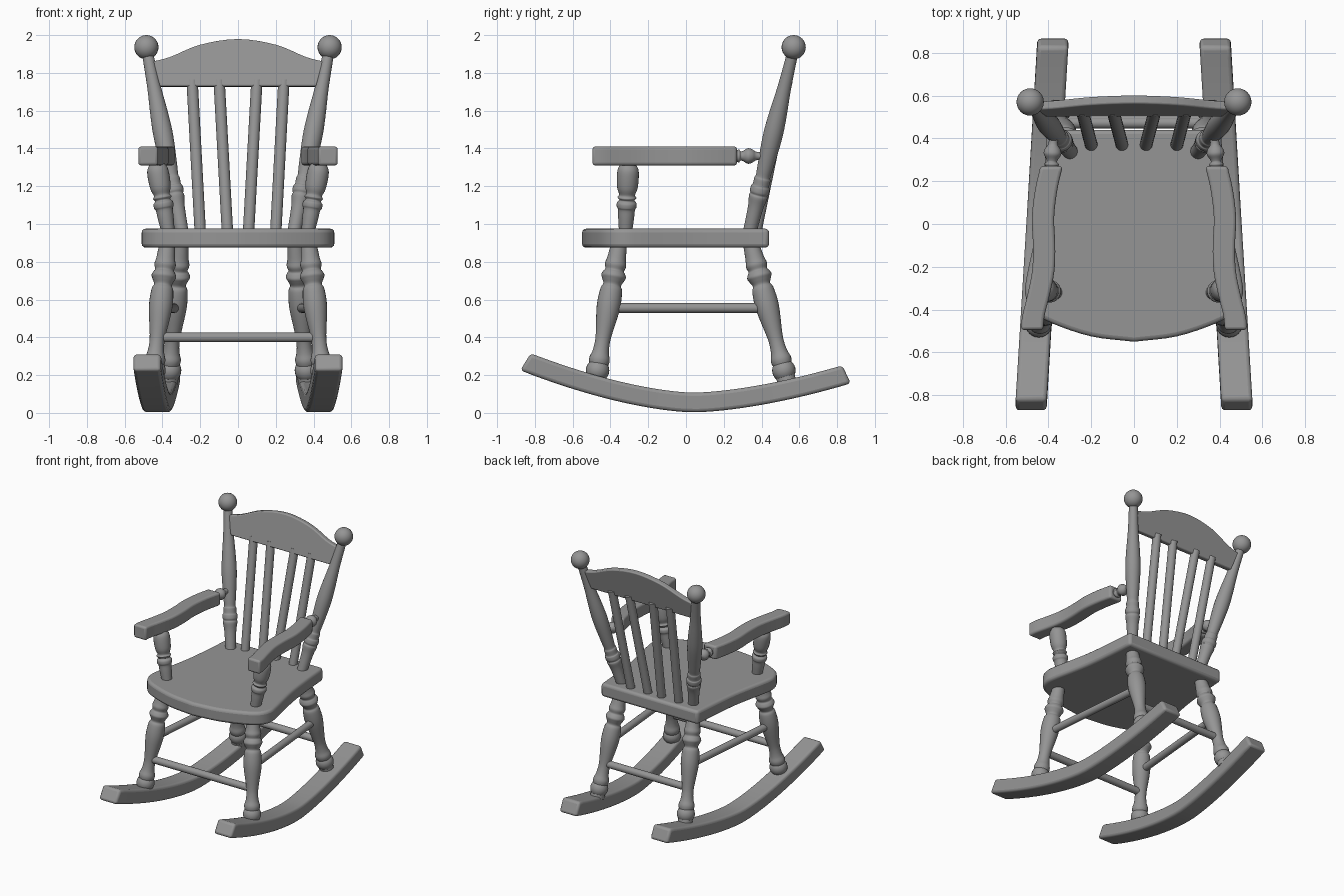
import bpy, bmesh, math
from mathutils import Vector

cube = bpy.data.objects.get("Cube")
if cube:
    bpy.data.objects.remove(cube, do_unlink=True)

GREY = (0.3, 0.3, 0.3, 1)
mat = bpy.data.materials.new("plain grey")
mat.use_nodes = True
mat.diffuse_color = GREY
mat.node_tree.nodes["Principled BSDF"].inputs["Base Color"].default_value = GREY


def finish(name, bm, bevel=0.0, angle=35):
    bmesh.ops.recalc_face_normals(bm, faces=bm.faces)
    me = bpy.data.meshes.new(name)
    bm.to_mesh(me)
    bm.free()
    ob = bpy.data.objects.new(name, me)
    bpy.context.collection.objects.link(ob)
    me.materials.append(mat)
    if bevel:
        mod = ob.modifiers.new("soft edges", "BEVEL")
        mod.width, mod.segments = bevel, 3
        mod.limit_method, mod.angle_limit = "ANGLE", math.radians(40)
    bpy.ops.object.select_all(action="DESELECT")
    ob.select_set(True)
    bpy.context.view_layer.objects.active = ob
    bpy.ops.object.shade_smooth_by_angle(angle=math.radians(angle))
    return ob


def smooth_path(points, steps=4):
    """Catmull-Rom curve through the points."""
    p = [Vector(q) for q in points]
    p = [2 * p[0] - p[1]] + p + [2 * p[-1] - p[-2]]
    out = []
    for a, b, c, d in zip(p, p[1:], p[2:], p[3:]):
        for i in range(steps):
            t = i / steps
            out.append(0.5 * (2 * b + (c - a) * t + (2 * a - 5 * b + 4 * c - d) * t * t
                              + (3 * b - a - 3 * c + d) * t ** 3))
    return out + [p[-2]]


def skin(rings):
    """Join closed rings of points and cap both ends."""
    bm = bmesh.new()
    vs = [[bm.verts.new(co) for co in ring] for ring in rings]
    n = len(vs[0])
    for a, b in zip(vs, vs[1:]):
        for i in range(n):
            j = (i + 1) % n
            bm.faces.new((a[i], a[j], b[j], b[i]))
    bm.faces.new(vs[0][::-1])
    bm.faces.new(vs[-1])
    return bm


def turned(name, start, end, profile, sides=24):
    """Turned part between two points; profile holds (fraction, radius)."""
    a, b = Vector(start), Vector(end)
    q = (b - a).to_track_quat("Z", "Y")
    rings = []
    for t, r in profile:
        ring = []
        for i in range(sides):
            w = math.tau * i / sides
            ring.append(a.lerp(b, t) + q @ Vector((r * math.cos(w), r * math.sin(w), 0)))
        rings.append(ring)
    return finish(name, skin(rings), angle=50)


def rod(name, start, end, r):
    return turned(name, start, end, [(0, r), (1, r)])


def slab(name, outline, offset, bevel):
    """Flat outline pushed along an offset."""
    off = Vector(offset)
    return finish(name, skin([outline, [p + off for p in outline]]), bevel)


LEG = smooth_path([(0, .04), (.08, .055), (.14, .045), (.2, .04), (.28, .042), (.5, .062),
                   (.64, .058), (.68, .047), (.72, .058), (.75, .066), (.78, .058), (.8, .05),
                   (.84, .057), (.89, .05), (1, .042)])
FOOT = [(i / 12, .062 * math.sin(math.pi * max(.02, min(.98, i / 12)))) for i in range(13)]
POST = smooth_path([(0, .036), (.13, .041), (.19, .05), (.205, .046), (.22, .052), (.245, .05),
                    (.255, .044), (.29, .044), (.305, .039), (.36, .043), (.52, .052),
                    (.64, .048), (.8, .036), (1, .029)])
ARM_POST = smooth_path([(0, .035), (.2, .042), (.32, .045), (.36, .052), (.42, .052),
                        (.46, .04), (.5, .05), (.54, .042), (.64, .054), (.8, .058),
                        (.92, .054), (1, .036)])
KNOB = smooth_path([(0, .028), (.1, .034), (.16, .024), (.25, .028), (.4, .041), (.55, .036),
                    (.7, .022), (1, .022)])

# Seat
half = smooth_path([(0, -.55, .875), (.2, -.525, .875), (.38, -.465, .875), (.47, -.41, .875),
                    (.508, -.33, .875), (.5, -.24, .875), (.47, -.1, .875), (.442, .05, .875),
                    (.42, .25, .875), (.405, .44, .875)])
other = [Vector((-p.x, p.y, p.z)) for p in reversed(half[1:])]
slab("seat", half + other, (0, 0, .1), .02)


# Back rail, leaning back with the posts
def lean(x, z):
    return Vector((x, .32 + .242 * (z - .98), z))


top = smooth_path([(-.455, 1.86), (-.36, 1.885), (-.2, 1.95), (0, 1.98),
                   (.2, 1.95), (.36, 1.885), (.455, 1.86)])
rail = [lean(p.x, p.y) for p in top] + [lean(.415, 1.73), lean(-.415, 1.73)]
slab("back_rail", rail, (0, .04, -.005), .008)

# Back slats
for x0, x1, label in ((.2, .243, "outer"), (.056, .1, "inner")):
    for s, side in ((1, "left"), (-1, "right")):
        rod(f"{side}_{label}_slat", (s * x0, .37, .96), (s * x1, .535, 1.76), .03)

for s, side in ((1, "left"), (-1, "right")):
    # Back post and ball finial
    turned(f"{side}_back_post", (s * .298, .338, .96), (s * .482, .568, 1.92), POST)
    bm = bmesh.new()
    bmesh.ops.create_uvsphere(bm, u_segments=24, v_segments=16, radius=.064)
    bmesh.ops.translate(bm, verts=bm.verts, vec=(s * .485, .57, 1.936))
    finish(f"{side}_finial", bm)

    # Legs with ball feet
    for label, hip, toe in (("front", (.375, -.355, .89), (.445, -.468, .225)),
                            ("back", (.305, .345, .89), (.362, .518, .225))):
        a, b = Vector((s * hip[0], *hip[1:])), Vector((s * toe[0], *toe[1:]))
        turned(f"{side}_{label}_leg", b, a, LEG)
        down = (b - a).normalized() * .064
        ball = bmesh.new()
        bmesh.ops.create_uvsphere(ball, u_segments=24, v_segments=14, radius=.062)
        bmesh.ops.translate(ball, verts=ball.verts, vec=b)
        finish(f"{side}_{label}_foot", ball)
        rod(f"{side}_{label}_peg", b, b + down * 1.1, .05)

    # Side stretcher
    rod(f"{side}_stretcher", (s * .41, -.41, .555), (s * .335, .43, .555), .026)

    # Arm support, armrest and the knob joining it to the post
    turned(f"{side}_arm_support", (s * .37, -.32, .96), (s * .432, -.305, 1.32), ARM_POST)
    spine = smooth_path([(.385, .27), (.41, .16), (.425, .03), (.42, -.1), (.424, -.22),
                         (.448, -.34), (.47, -.43), (.476, -.495)])
    edge = [Vector((s * (p.x + .052), p.y, 1.31)) for p in spine]
    edge += [Vector((s * (p.x - .052), p.y, 1.31)) for p in reversed(spine)]
    slab(f"{side}_armrest", edge, (0, 0, .1), .02)
    turned(f"{side}_arm_knob", (s * .385, .265, 1.36), (s * .375, .42, 1.36), KNOB)

    # Curved rocker, closer together at the back
    rings = []
    steps = 28
    for i in range(steps + 1):
        y = -.85 + 1.7 * i / steps
        d = y - .04
        k = .259 if d < 0 else .208
        z = .055 + k * abs(d) ** 1.6
        slope = math.copysign(1.6 * k * abs(d) ** .6, d)
        if i in (0, steps):
            slope *= 1.6
        up = Vector((0, -slope, 1)).normalized() * .052
        mid = Vector((s * (.43 - .06 * y), y, z))
        out = Vector((.073, 0, 0))
        rings.append([mid - out - up, mid + out - up, mid + out + up, mid - out + up])
    finish(f"{side}_rocker", skin(rings), .018)

# Cross stretchers
rod("front_stretcher", (-.42, -.438, .4), (.42, -.438, .4), .026)
rod("back_stretcher", (-.345, .472, .4), (.345, .472, .4), .026)
